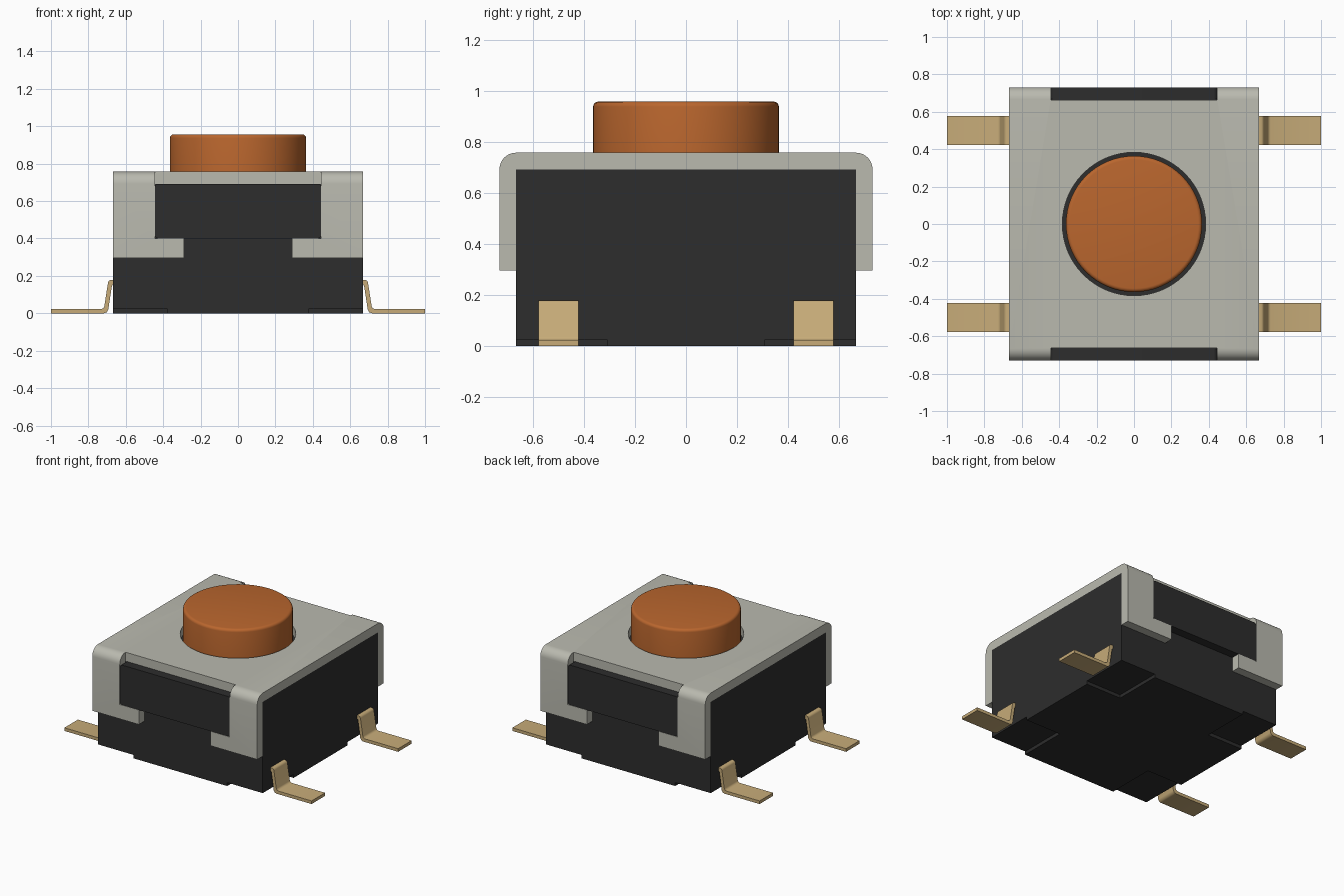
import bpy, bmesh, math
from mathutils import Vector

if "Cube" in bpy.data.objects:
    bpy.data.objects.remove(bpy.data.objects["Cube"], do_unlink=True)


def material(name, rgb, metallic=0.0):
    m = bpy.data.materials.new(name)
    m.use_nodes = True
    m.diffuse_color = (*rgb, 1)
    m.node_tree.nodes["Principled BSDF"].inputs["Base Color"].default_value = (*rgb, 1)
    return m


GREY = material("cover grey", (0.49, 0.49, 0.43))
BLACK = material("housing black", (0.026, 0.026, 0.026))
ORANGE = material("button orange", (0.49, 0.133, 0.027))
BRASS = material("lead brass", (0.57, 0.41, 0.19))


def prism(name, points, axis, lo, hi, mat):
    """Extrude a closed 2D profile along an axis (x: yz, y: xz, z: xy profile)."""
    place = {"x": lambda p, t: (t, p[0], p[1]),
             "y": lambda p, t: (p[0], t, p[1]),
             "z": lambda p, t: (p[0], p[1], t)}[axis]
    bm = bmesh.new()
    face = bm.faces.new([bm.verts.new(place(p, lo)) for p in points])
    ext = bmesh.ops.extrude_face_region(bm, geom=[face])
    moved = [g for g in ext["geom"] if isinstance(g, bmesh.types.BMVert)]
    bmesh.ops.translate(bm, verts=moved, vec=Vector(place((0, 0), hi - lo)))
    bmesh.ops.recalc_face_normals(bm, faces=bm.faces)
    mesh = bpy.data.meshes.new(name)
    bm.to_mesh(mesh)
    bm.free()
    mesh.materials.append(mat)
    obj = bpy.data.objects.new(name, mesh)
    bpy.context.collection.objects.link(obj)
    return obj


def rect(x0, x1, y0, y1):
    return [(x0, y0), (x1, y0), (x1, y1), (x0, y1)]


def arc(cx, cy, r, a0, a1, n):
    return [(cx + r * math.cos(math.radians(a0 + (a1 - a0) * i / n)),
             cy + r * math.sin(math.radians(a0 + (a1 - a0) * i / n))) for i in range(n + 1)]


def activate(obj):
    bpy.ops.object.select_all(action="DESELECT")
    obj.select_set(True)
    bpy.context.view_layer.objects.active = obj


def smooth(obj, angle=35):
    activate(obj)
    bpy.ops.object.shade_smooth_by_angle(angle=math.radians(angle))


def cut(obj, cutter):
    mod = obj.modifiers.new("cut", "BOOLEAN")
    mod.operation, mod.solver, mod.object = "DIFFERENCE", "EXACT", cutter
    activate(obj)
    bpy.ops.object.modifier_apply(modifier=mod.name)
    bpy.data.objects.remove(cutter, do_unlink=True)


W = 0.667        # half width of the housing
D = 0.731        # outer half depth of the cover
TOP, UNDER = 0.757, 0.692

# Housing with a raised cross on the underside
prism("housing", rect(-W, W, -W, W), "z", 0.025, UNDER, BLACK)
a, b = 0.38, 0.31
prism("underside_cross",
      [(-a, -W), (a, -W), (a, -b), (W, -b), (W, b), (a, b),
       (a, W), (-a, W), (-a, b), (-W, b), (-W, -b), (-a, -b)], "z", 0, 0.025, BLACK)

# Clip blocks filling the cover notches, front and back
r = 0.02
block = (arc(0.445 - r, UNDER - r, r, 0, 90, 4) + arc(r - 0.445, UNDER - r, r, 90, 180, 4)
         + arc(r - 0.445, 0.40 + r, r, 180, 270, 4) + arc(0.445 - r, 0.40 + r, r, 270, 360, 4))
for name, s in (("front", -1), ("back", 1)):
    lo, hi = sorted((s * 0.66, s * 0.729))
    smooth(prism(name + "_clip_block", block, "y", lo, hi, BLACK))

# Folded metal cover: channel profile run across the width
R = 0.065
channel = ([(W, 0.295), (D, 0.295)] + arc(D - R, TOP - R, R, 0, 90, 8)
           + arc(R - D, TOP - R, R, 90, 180, 8)
           + [(-D, 0.295), (-W, 0.295), (-W, UNDER), (W, UNDER)])
cover = prism("cover", channel, "x", -W, W, GREY)
notch = [(-0.29, 0.2), (0.29, 0.2), (0.29, 0.40), (0.445, 0.40),
         (0.445, 0.9), (-0.445, 0.9), (-0.445, 0.40), (-0.29, 0.40)]
for s in (-1, 1):
    lo, hi = sorted((s * 0.664, s * 0.85))
    cut(cover, prism("notch_cutter", notch, "y", lo, hi, GREY))
cut(cover, prism("hole_cutter", arc(0, 0, 0.383, 0, 354.375, 63), "z", 0.6, 0.9, GREY))
smooth(cover)

# Round push button with a softened rim
button = prism("button", arc(0, 0, 0.364, 0, 354.375, 63), "z", 0.68, 0.957, ORANGE)
bm = bmesh.new()
bm.from_mesh(button.data)
rim = [e for e in bm.edges if all(v.co.z > 0.95 for v in e.verts)]
bmesh.ops.bevel(bm, geom=rim, offset=0.02, segments=4, profile=0.5, affect="EDGES")
bm.to_mesh(button.data)
bm.free()
smooth(button, 40)

# Four bent leads
lead = [(0.65, 0.178), (0.680, 0.178), (0.690, 0.174), (0.695, 0.164), (0.715, 0.036),
        (0.720, 0.027), (0.730, 0.023), (1.0, 0.023), (1.0, 0.0), (0.716, 0.0),
        (0.702, 0.005), (0.694, 0.018), (0.674, 0.148), (0.668, 0.155), (0.65, 0.155)]
for side, sx in (("left", 1), ("right", -1)):
    for end, y in (("front", -0.5), ("back", 0.5)):
        smooth(prism(f"{end}_{side}_lead", [(sx * x, z) for x, z in lead],
                     "y", y - 0.078, y + 0.078, BRASS), 50)
